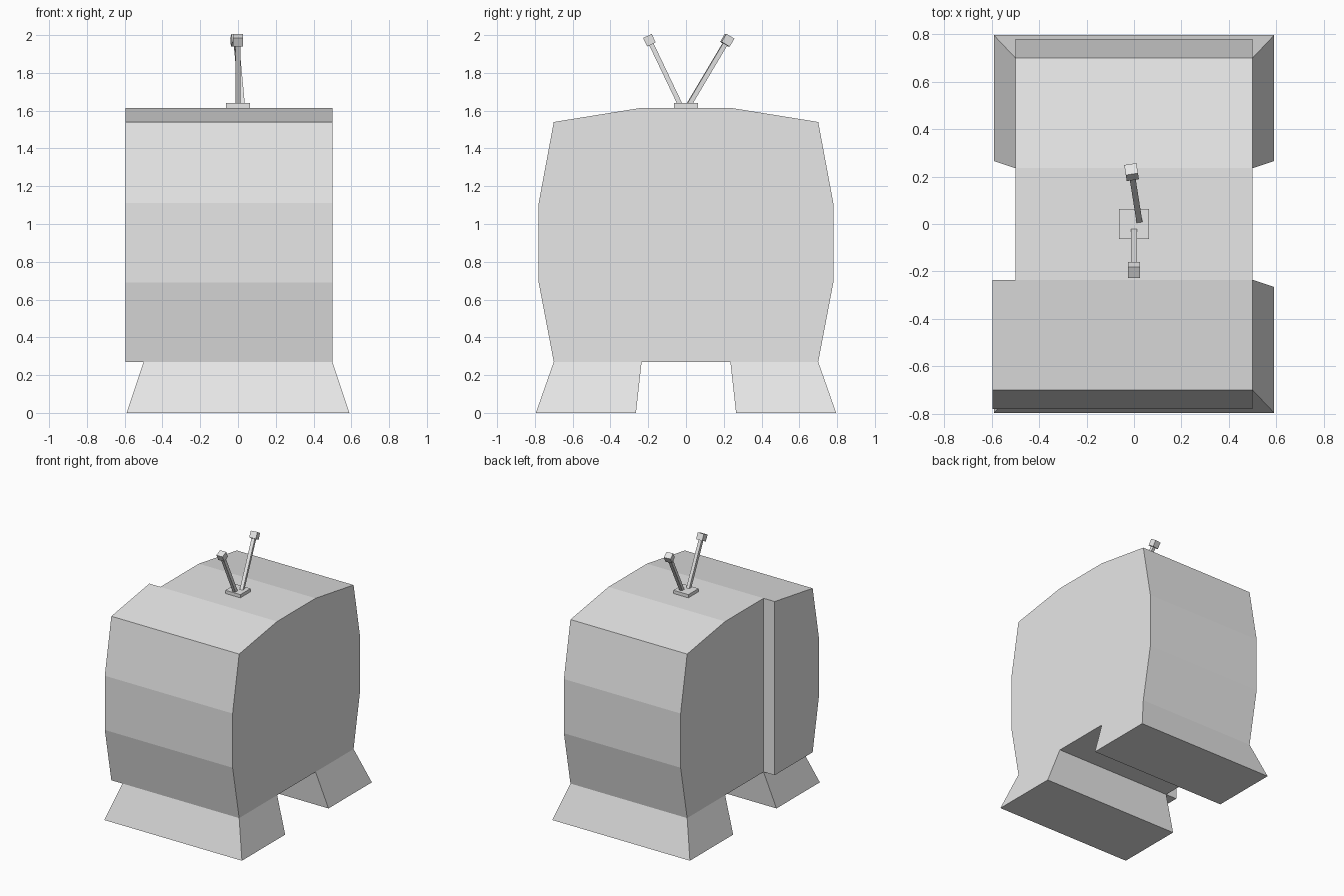
import bpy, bmesh
from math import radians
from mathutils import Matrix, Vector

cube = bpy.data.objects.get("Cube")
if cube:
    bpy.data.objects.remove(cube, do_unlink=True)

GREY = 0.8
mat = bpy.data.materials.new("plain grey")
mat.use_nodes = True
mat.diffuse_color = (GREY, GREY, GREY, 1)
bsdf = next(n for n in mat.node_tree.nodes if n.type == 'BSDF_PRINCIPLED')
bsdf.inputs["Base Color"].default_value = (GREY, GREY, GREY, 1)


def finish(name, bm):
    bmesh.ops.recalc_face_normals(bm, faces=bm.faces)
    mesh = bpy.data.meshes.new(name)
    bm.to_mesh(mesh)
    bm.free()
    mesh.materials.append(mat)
    obj = bpy.data.objects.new(name, mesh)
    bpy.context.collection.objects.link(obj)
    return obj


def extrude_x(name, profile, x0, x1):
    """Solid from a (y, z) outline running from x0 to x1."""
    bm = bmesh.new()
    face = bm.faces.new([bm.verts.new((x0, y, z)) for y, z in profile])
    out = bmesh.ops.extrude_face_region(bm, geom=[face], use_keep_orig=True)
    verts = [v for v in out["geom"] if isinstance(v, bmesh.types.BMVert)]
    bmesh.ops.translate(bm, verts=verts, vec=(x1 - x0, 0, 0))
    return finish(name, bm)


def box(name, size, matrix):
    bm = bmesh.new()
    bmesh.ops.create_cube(bm, size=1, matrix=matrix @ Matrix.Diagonal((*size, 1)))
    return finish(name, bm)


# Barrel-shaped body, with a thicker front half on one side
BOTTOM = 0.27
half = [(-0.70, BOTTOM), (-0.78, 0.69), (-0.78, 1.11), (-0.70, 1.54), (-0.235, 1.615)]
extrude_x("body", half + [(-y, z) for y, z in reversed(half)], -0.5, 0.5)
extrude_x("side_panel", half + [(-0.235, BOTTOM)], -0.595, -0.5)

# Flared feet
for name, side in (("front_foot", -1), ("back_foot", 1)):
    bm = bmesh.new()
    bmesh.ops.create_cube(bm, size=2)
    for v in bm.verts:
        top = v.co.z > 0
        outer = v.co.y * side > 0
        width = 0.5 if top else 0.59
        depth = (0.70 if outer else 0.235) if top else (0.795 if outer else 0.265)
        v.co = (v.co.x * width, side * depth, BOTTOM if top else 0)
    finish(name, bm)

# Aerial: base plate and two tilted rods with square tips
box("aerial_base", (0.128, 0.125, 0.025), Matrix.Translation((0, 0, 1.6275)))
for name, foot, tilt, turn, length in (
        ("front_aerial", (0, -0.03, 1.63), 25.5, 0, 0.38),
        ("back_aerial", (0.022, 0.015, 1.63), -31, 9, 0.40)):
    frame = (Matrix.Translation(Vector(foot)) @ Matrix.Rotation(radians(turn), 4, 'Z')
             @ Matrix.Rotation(radians(tilt), 4, 'X'))
    box(name + "_rod", (0.025, 0.025, length), frame @ Matrix.Translation((0, 0, length / 2)))
    box(name + "_tip", (0.052, 0.05, 0.05), frame @ Matrix.Translation((0, 0, length)))
